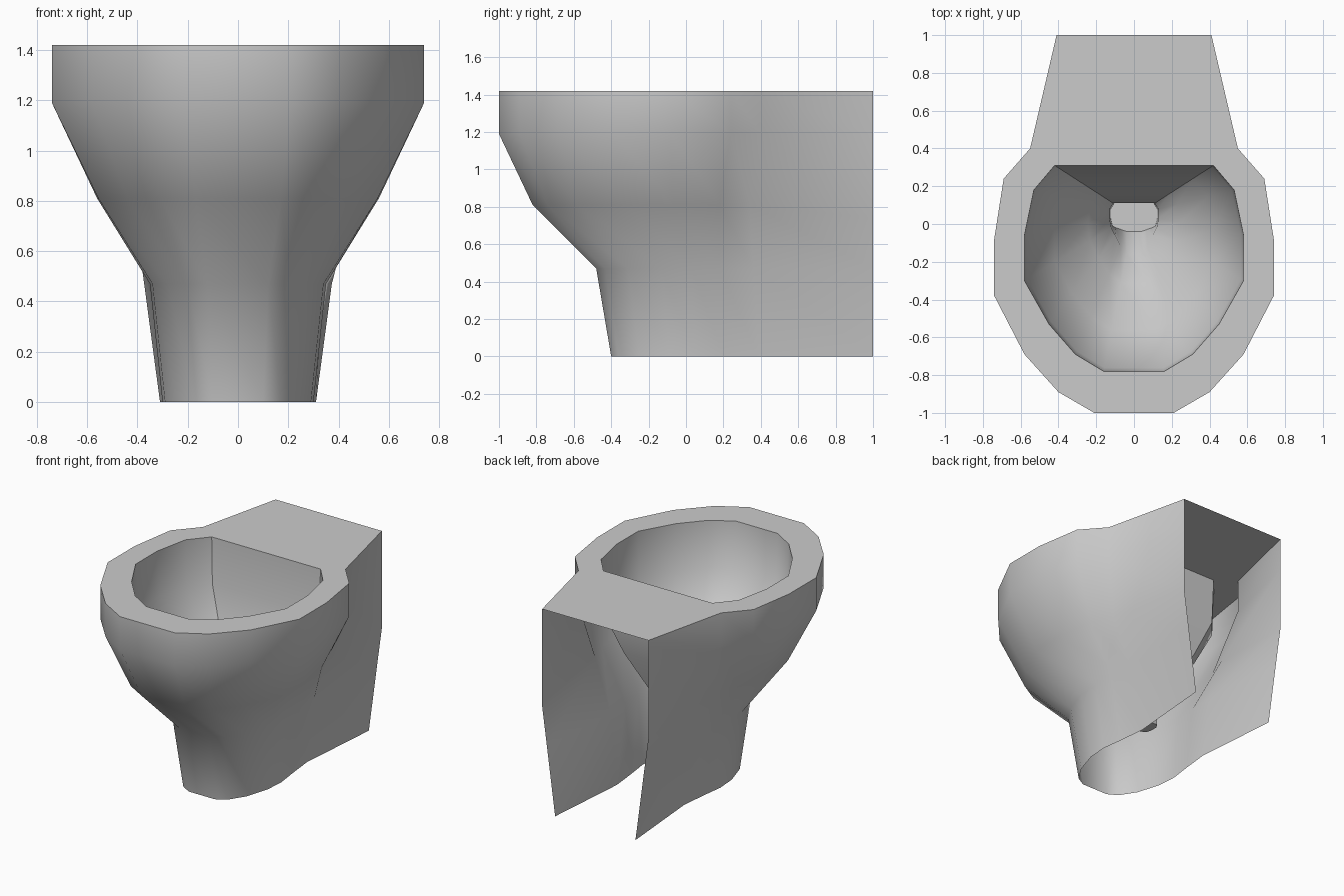
import bpy
import math

if "Cube" in bpy.data.objects:
    bpy.data.objects.remove(bpy.data.objects["Cube"])

TOP = 1.42


def ring(half, z, back_z=None):
    """Mirror a front-to-back half outline into a left-back > front > right-back ring."""
    right = [(x, y, z) for x, y in half]
    if back_z is not None:
        right[-1] = (half[-1][0], half[-1][1], back_z)
    return [(-x, y, h) for x, y, h in reversed(right)] + right


def loft(rings, closed=False, inward=False):
    """Skin rings listed from top to bottom."""
    n = len(rings[0])
    verts = [v for r in rings for v in r]
    faces = []
    for k in range(len(rings) - 1):
        for i in range(n if closed else n - 1):
            j = (i + 1) % n
            f = [k * n + i, (k + 1) * n + i, (k + 1) * n + j, k * n + j]
            faces.append(f[::-1] if inward else f)
    return verts, faces


def build(name, verts, faces, angle=45):
    mesh = bpy.data.meshes.new(name)
    mesh.from_pydata(verts, [], faces)
    obj = bpy.data.objects.new(name, mesh)
    bpy.context.collection.objects.link(obj)
    bpy.ops.object.select_all(action='DESELECT')
    obj.select_set(True)
    bpy.context.view_layer.objects.active = obj
    bpy.ops.object.shade_smooth_by_angle(angle=math.radians(angle))
    return obj


# Half outlines, front to back
outer = [(.21, -1), (.40, -.89), (.58, -.69), (.74, -.38),
         (.74, -.08), (.69, .24), (.55, .40), (.41, 1)]
belly = [(.17, -.82), (.31, -.74), (.44, -.58), (.555, -.33),
         (.56, -.07), (.52, .18), (.46, .34), (.41, 1)]
waist = [(.12, -.48), (.20, -.43), (.28, -.31), (.34, -.13),
         (.35, .03), (.345, .18), (.335, .36), (.373, 1)]
foot = [(.10, -.40), (.17, -.36), (.24, -.25), (.29, -.09),
        (.30, .05), (.28, .20), (.26, .39), (.31, 1)]
opening = [(.16, -.78), (.31, -.69), (.45, -.53), (.58, -.30),
           (.58, -.06), (.53, .18), (.42, .31)]
drain = [(.04, -.16), (.07, -.12), (.10, -.06), (.12, -.02),
         (.13, .03), (.13, .08), (.11, .11)]

# Outer shell, open at the back and underneath
build("outer_shell", *loft([
    ring(outer, TOP), ring(outer, 1.19), ring(belly, .81, .74),
    ring(waist, .47), ring(foot, 0)]))

# Flat rim with the rear deck
o, p = ring(outer, TOP), ring(opening, TOP)
a, b = len(o), len(p)
faces = [[i + 1, i + 2, a + i + 1, a + i] for i in range(b - 1)]
faces.append([a + b - 1, a - 2, a - 1, 0, 1, a])
build("rim_and_deck", o + p, faces)


# Inner bowl, blending from the opening to the drain
def blend(t):
    return [(x + (u - x) * t, y + (v - y) * t)
            for (x, y), (u, v) in zip(opening, drain)]


sump = [(x * .95, max(y, -.04 + .01 * i)) for i, (x, y) in enumerate(drain)]
verts, faces = loft([
    ring(opening, TOP), ring(blend(.03), 1.10), ring(blend(.35), .85),
    ring(blend(.75), .62), ring(drain, .48), ring(sump, .30)],
    closed=True, inward=True)
n = 2 * len(drain)
faces.append(list(range(len(verts) - n, len(verts))))
build("inner_bowl", verts, faces)
